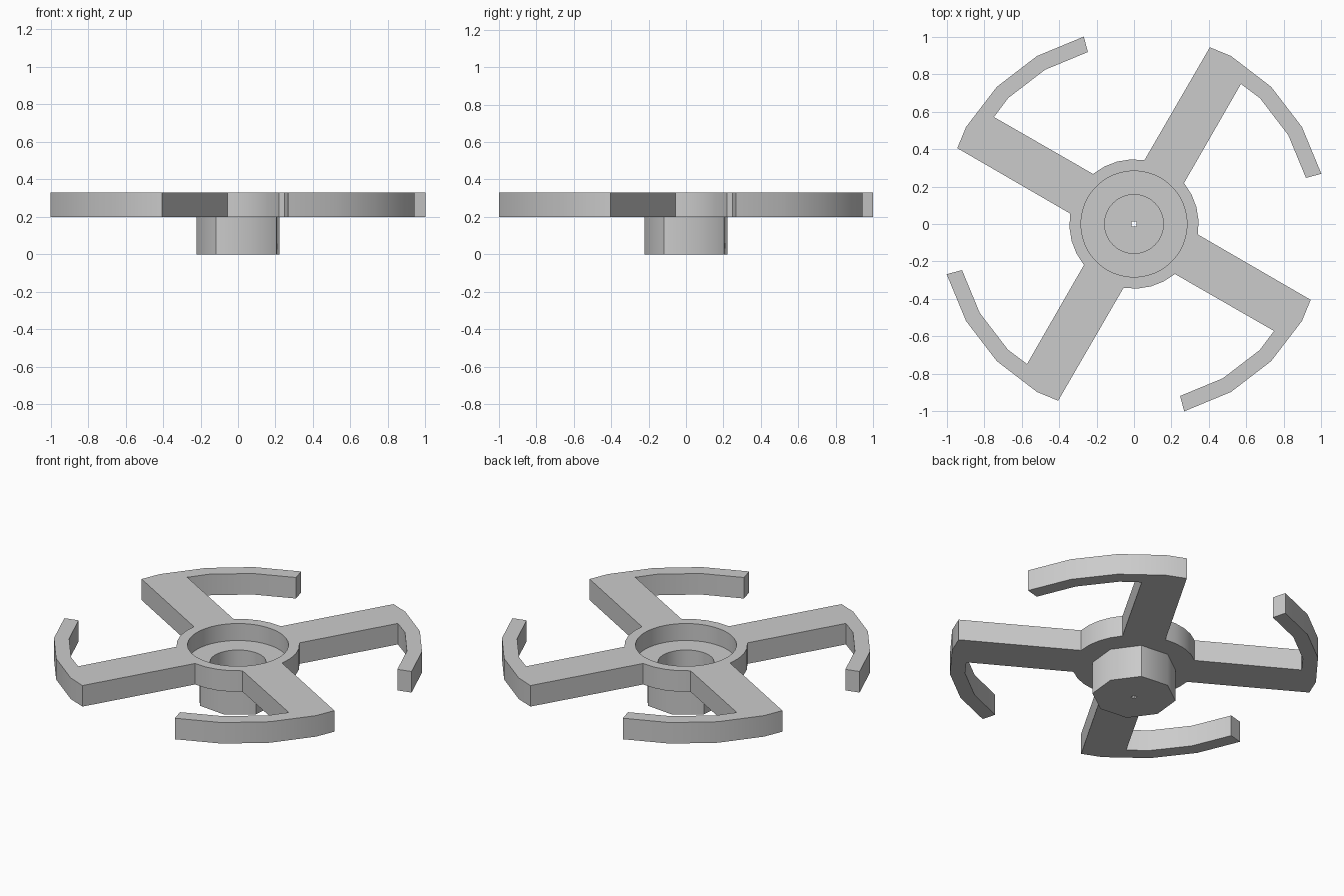
import bpy, bmesh
from math import radians, degrees, asin, cos, sin

cube = bpy.data.objects.get("Cube")
if cube:
    bpy.data.objects.remove(cube)

# Main dimensions
TOP, UNDER = 0.33, 0.20
SEAT_Z, POCKET_Z = 0.225, 0.03
HUB_R, HOOK_OUT, HOOK_IN = 0.345, 1.035, 0.95
HALF_ARM = 0.122
ARM_ANGLE = 60

bm = bmesh.new()


def polar(r, a):
    return r * cos(radians(a)), r * sin(radians(a))


def circle(r, n, start=0):
    return [polar(r, start + 360 * i / n) for i in range(n)]


def ring(points, z):
    """Closed loop of vertices and edges at one height."""
    verts = [bm.verts.new((x, y, z)) for x, y in points]
    for a, b in zip(verts, verts[1:] + verts[:1]):
        bm.edges.new((a, b))
    return verts


def wall(low, high):
    for i in range(len(low)):
        j = (i + 1) % len(low)
        bm.faces.new((low[i], low[j], high[j], high[i]))


def fill(*rings):
    """Flat face between an outer loop and a hole."""
    edges = [bm.edges.get((r[i - 1], r[i])) for r in rings for i in range(len(r))]
    bmesh.ops.triangle_fill(bm, edges=edges, use_beauty=True)


# Outline of the rotor: arm, swept hook and hub arc, repeated four times
spread = degrees(asin(HALF_ARM / HUB_R))
tip_spread = degrees(asin(HALF_ARM / HOOK_OUT))
root_spread = degrees(asin(HALF_ARM / HOOK_IN))
quarter = [(HUB_R, ARM_ANGLE - spread), (0.94, ARM_ANGLE - root_spread)]
quarter += [(HOOK_IN, a) for a in (45, 30, 15)]
quarter += [(HOOK_OUT, a) for a in (15, 30, 45, 60)]
quarter += [(1.026, ARM_ANGLE + tip_spread)]
gap = 90 - 2 * spread
quarter += [(HUB_R, ARM_ANGLE + spread + gap * i / 4) for i in range(4)]
outline = [polar(r, a + 90 * k) for k in range(4) for r, a in quarter]

# Eight-sided boss under the hub
boss = [polar(0.230 if i % 2 else 0.236, ARM_ANGLE + 45 * i) for i in range(8)]
pin = circle(0.018, 4, 45)

# Plate
plate_top, plate_low = ring(outline, TOP), ring(outline, UNDER)
wall(plate_low, plate_top)

# Boss with its small centre hole
boss_top, boss_low = ring(boss, UNDER), ring(boss, 0)
wall(boss_low, boss_top)
fill(plate_low, boss_top)
pin_low, pin_top = ring(pin, 0), ring(pin, POCKET_Z)
wall(pin_low, pin_top)
fill(boss_low, pin_low)

# Stepped recess in the hub
rim, seat = ring(circle(0.283, 48), TOP), ring(circle(0.283, 48), SEAT_Z)
lip, pocket = ring(circle(0.157, 48), SEAT_Z), ring(circle(0.157, 48), POCKET_Z)
fill(plate_top, rim)
wall(seat, rim)
fill(seat, lip)
wall(pocket, lip)
fill(pocket, pin_top)

# Smooth curved walls, sharp corners; the boss is soft between arms
bmesh.ops.recalc_face_normals(bm, faces=bm.faces[:])
for f in bm.faces:
    f.smooth = True
for e in bm.edges:
    e.smooth = e.calc_face_angle(0) < radians(30)
for i in range(1, 8, 2):
    bm.edges.get((boss_low[i], boss_top[i])).smooth = True

mesh = bpy.data.meshes.new("hooked_rotor")
bm.to_mesh(mesh)
bm.free()

grey = bpy.data.materials.new("light_grey")
grey.use_nodes = True
colour = (0.6, 0.6, 0.6, 1)
grey.diffuse_color = colour
grey.node_tree.nodes["Principled BSDF"].inputs["Base Color"].default_value = colour
mesh.materials.append(grey)

rotor = bpy.data.objects.new("hooked_rotor", mesh)
bpy.context.collection.objects.link(rotor)
